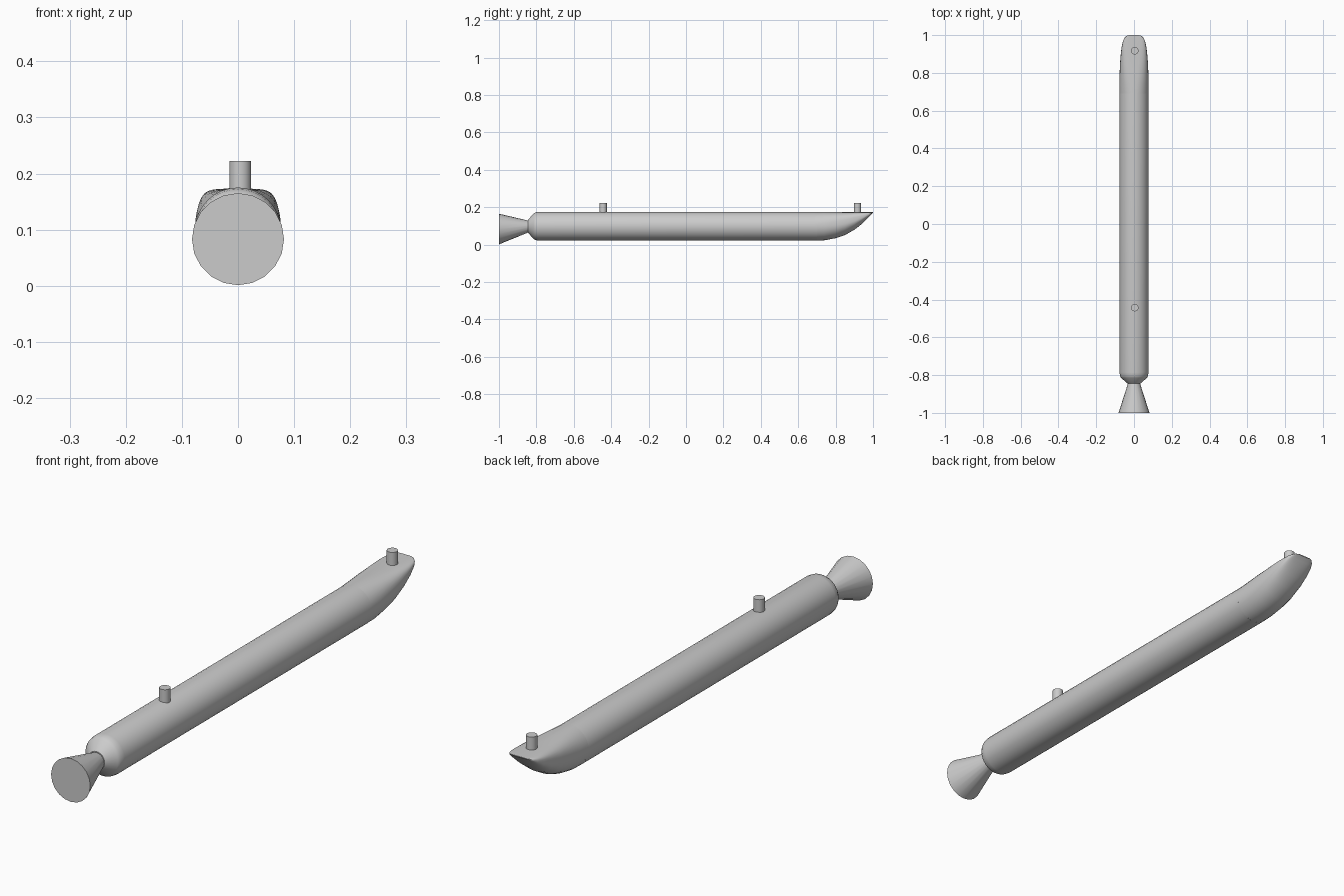
import bpy, bmesh
from math import sin, cos, pi, radians

cube = bpy.data.objects.get("Cube")
if cube:
    bpy.data.objects.remove(cube, do_unlink=True)

grey = bpy.data.materials.new("light grey")
grey.use_nodes = True
colour = (0.6, 0.6, 0.6, 1)
grey.diffuse_color = colour
grey.node_tree.nodes["Principled BSDF"].inputs["Base Color"].default_value = colour


def finish(obj):
    obj.data.materials.append(grey)
    bpy.ops.object.select_all(action="DESELECT")
    obj.select_set(True)
    bpy.context.view_layer.objects.active = obj
    bpy.ops.object.shade_smooth_by_angle(angle=radians(32))


def loft(name, stations, sides):
    """Skin rings along y: (y, half width, bottom, top, squareness of the upper half)."""
    bm = bmesh.new()
    rings = []
    for y, w, low, high, square in stations:
        mid, half = (low + high) / 2, (high - low) / 2
        ring = []
        for i in range(sides):
            a = 2 * pi * i / sides
            c, s = cos(a), sin(a)
            p = square if s > 0 else 1
            x = w * abs(c) ** p * (1 if c > 0 else -1)
            z = mid + half * (s ** p if s > 0 else s)
            ring.append(bm.verts.new((x, y, z)))
        rings.append(ring)
    for r, q in zip(rings, rings[1:]):
        for i in range(sides):
            j = (i + 1) % sides
            bm.faces.new((r[i], r[j], q[j], q[i]))
    bm.faces.new(rings[0])
    bm.faces.new(rings[-1])
    bmesh.ops.recalc_face_normals(bm, faces=bm.faces)
    mesh = bpy.data.meshes.new(name)
    bm.to_mesh(mesh)
    bm.free()
    obj = bpy.data.objects.new(name, mesh)
    bpy.context.collection.objects.link(obj)
    finish(obj)


def round_station(y, r, z):
    return (y, r, z - r, z + r, 1)


AXIS = 0.098

# Long cylindrical tank with a chamfered rear end
loft("body", [round_station(y, r, AXIS) for y, r in
              ((-0.845, 0.034), (-0.815, 0.068), (-0.805, 0.074),
               (-0.785, 0.077), (0.70, 0.077))], 32)

# Flared, slightly tilted exhaust bell
loft("nozzle", [round_station(-1, 0.082, 0.083),
                round_station(-0.835, 0.029, 0.097)], 20)

# Flat-topped nose sweeping up to a blunt tip
loft("nose", [
    (0.69, 0.077, 0.021, 0.175, 1),
    (0.74, 0.077, 0.023, 0.175, 0.9),
    (0.80, 0.076, 0.034, 0.174, 0.75),
    (0.85, 0.074, 0.051, 0.173, 0.65),
    (0.90, 0.070, 0.079, 0.173, 0.55),
    (0.94, 0.065, 0.110, 0.173, 0.5),
    (0.97, 0.058, 0.139, 0.173, 0.5),
    (0.985, 0.050, 0.155, 0.173, 0.5),
    (0.995, 0.040, 0.166, 0.173, 0.5),
    (1.0, 0.028, 0.170, 0.173, 0.5)], 32)

# Two upright mounting pins
for name, y in (("rear_pin", -0.443), ("front_pin", 0.917)):
    bpy.ops.mesh.primitive_cylinder_add(vertices=20, radius=0.0195, depth=0.062,
                                        location=(0.004, y, 0.191))
    pin = bpy.context.object
    pin.name = name
    finish(pin)
